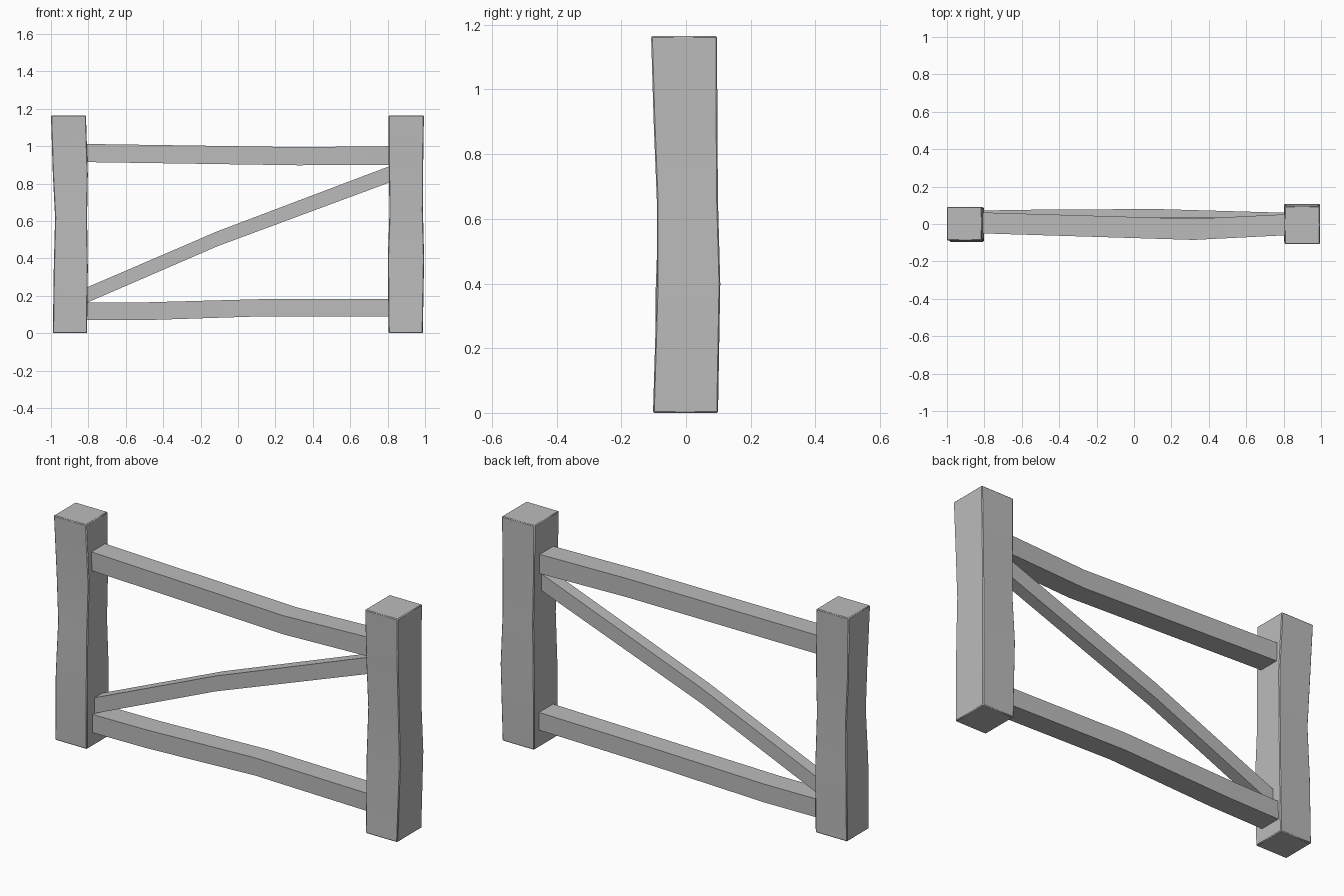
import bpy, bmesh

cube = bpy.data.objects.get("Cube")
if cube:
    bpy.data.objects.remove(cube, do_unlink=True)

grey = bpy.data.materials.new("weathered grey")
grey.use_nodes = True
colour = (0.5, 0.5, 0.5, 1)
grey.diffuse_color = colour
grey.node_tree.nodes["Principled BSDF"].inputs["Base Color"].default_value = colour


def loft(name, rings, bevel=0.0):
    """Skin a run of four-cornered rings into a closed timber."""
    bm = bmesh.new()
    loops = [[bm.verts.new(p) for p in ring] for ring in rings]
    for a, b in zip(loops, loops[1:]):
        for i in range(4):
            j = (i + 1) % 4
            bm.faces.new((a[i], a[j], b[j], b[i]))
    bm.faces.new(loops[0])
    bm.faces.new(loops[-1])
    bmesh.ops.recalc_face_normals(bm, faces=bm.faces)
    mesh = bpy.data.meshes.new(name)
    bm.to_mesh(mesh)
    bm.free()
    mesh.materials.append(grey)
    obj = bpy.data.objects.new(name, mesh)
    bpy.context.collection.objects.link(obj)
    if bevel:
        mod = obj.modifiers.new("worn edges", 'BEVEL')
        mod.width = bevel
        mod.segments = 1
        mod.limit_method = 'ANGLE'
    bpy.ops.object.select_all(action='DESELECT')
    obj.select_set(True)
    bpy.context.view_layer.objects.active = obj
    bpy.ops.object.shade_smooth_by_angle()
    return obj


def post(name, sections):
    """Upright timber; each section is z, x range, y range."""
    loft(name, [[(x0, y0, z), (x1, y0, z), (x1, y1, z), (x0, y1, z)]
                for z, x0, x1, y0, y1 in sections], 0.004)


def rail(name, sections):
    """Spanning timber; each section is x, y range, z range."""
    loft(name, [[(x, y0, z0), (x, y1, z0), (x, y1, z1), (x, y0, z1)]
                for x, y0, y1, z0, z1 in sections])


# Uneven upright posts
post("right_post", [
    (0, -0.99, -0.807, -0.09, 0.09),
    (0.35, -0.985, -0.803, -0.095, 0.088),
    (0.62, -0.978, -0.807, -0.085, 0.08),
    (0.85, -0.99, -0.803, -0.08, 0.082),
    (1.165, -1.0, -0.813, -0.088, 0.092)])
post("left_post", [
    (0, 0.805, 0.988, -0.102, 0.099),
    (0.4, 0.801, 0.995, -0.09, 0.106),
    (0.65, 0.81, 0.989, -0.09, 0.099),
    (0.9, 0.806, 0.99, -0.1, 0.097),
    (1.165, 0.805, 0.994, -0.108, 0.096)])

# Bent horizontal rails
rail("top_rail", [
    (-0.815, -0.05, 0.062, 0.915, 1.012),
    (0.32, -0.085, 0.028, 0.898, 0.995),
    (0.815, -0.06, 0.052, 0.9, 1.0)])
rail("bottom_rail", [
    (-0.815, -0.045, 0.072, 0.07, 0.165),
    (-0.5, -0.04, 0.077, 0.07, 0.165),
    (0.12, -0.032, 0.08, 0.09, 0.182),
    (0.815, -0.055, 0.06, 0.09, 0.182)])

# Diagonal brace
rail("diagonal_brace", [
    (-0.815, -0.03, 0.035, 0.16, 0.242),
    (-0.11, -0.03, 0.035, 0.465, 0.545),
    (0.815, -0.03, 0.035, 0.808, 0.895)])
